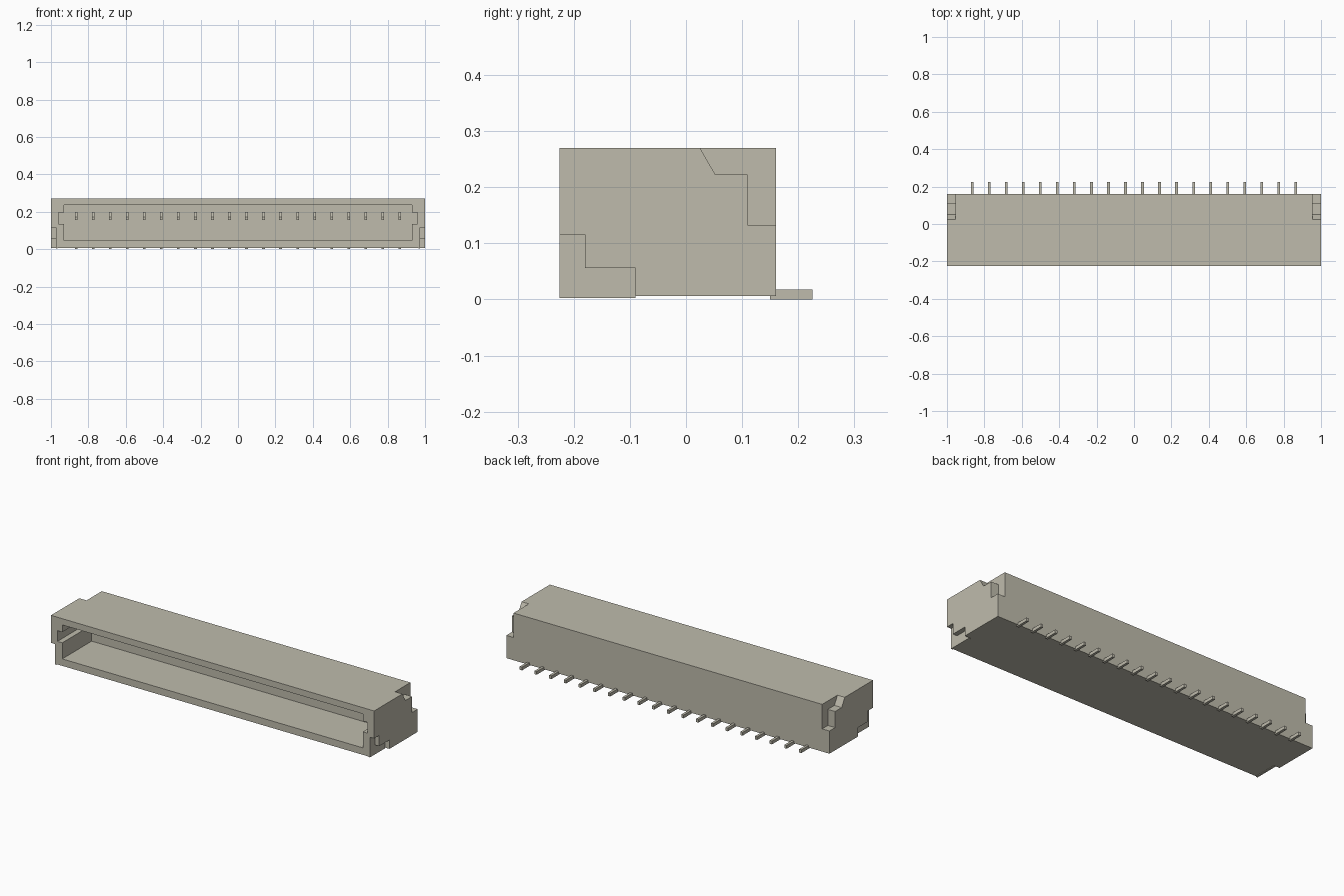
import bpy, bmesh
from mathutils import Vector

cube = bpy.data.objects.get("Cube")
if cube:
    bpy.data.objects.remove(cube, do_unlink=True)

mat = bpy.data.materials.new("warm grey plastic")
mat.use_nodes = True
COLOUR = (0.52, 0.50, 0.415, 1.0)
mat.diffuse_color = COLOUR
mat.node_tree.nodes["Principled BSDF"].inputs["Base Color"].default_value = COLOUR


def add_prism(bm, profile, lo, hi, axis):
    """Extrude a closed profile: (y, z) along x, or (x, z) along y."""
    def place(p, t):
        return (t, p[0], p[1]) if axis == "x" else (p[0], t, p[1])
    face = bm.faces.new([bm.verts.new(place(p, lo)) for p in profile])
    move = Vector((hi - lo, 0, 0)) if axis == "x" else Vector((0, hi - lo, 0))
    geom = bmesh.ops.extrude_face_region(bm, geom=[face], use_keep_orig=True)["geom"]
    bmesh.ops.translate(bm, vec=move, verts=[g for g in geom if isinstance(g, bmesh.types.BMVert)])


def make(name, prisms):
    """Create one object from a list of (profile, lo, hi, axis) prisms."""
    bm = bmesh.new()
    for prism in prisms:
        add_prism(bm, *prism)
    bmesh.ops.recalc_face_normals(bm, faces=bm.faces[:])
    mesh = bpy.data.meshes.new(name)
    bm.to_mesh(mesh)
    bm.free()
    mesh.materials.append(mat)
    obj = bpy.data.objects.new(name, mesh)
    bpy.context.collection.objects.link(obj)
    return obj


def cut(target, name, prisms):
    """Subtract prisms from the target and drop the cutter."""
    cutter = make(name, prisms)
    cutter.hide_render = True
    mod = target.modifiers.new(name, "BOOLEAN")
    mod.operation, mod.solver, mod.object = "DIFFERENCE", "EXACT", cutter
    bpy.context.view_layer.objects.active = target
    bpy.ops.object.modifier_apply(modifier=mod.name)
    bpy.data.objects.remove(cutter, do_unlink=True)


def both_ends(profile, inner, outer):
    return [(profile, inner, outer, "x"), (profile, -outer, -inner, "x")]


FRONT, BACK, BOTTOM, TOP = -0.225, 0.16, 0.006, 0.27
CAVITY_BACK = 0.035

# Housing block
housing = make("housing", [
    ([(FRONT, BOTTOM), (BACK, BOTTOM), (BACK, TOP), (FRONT, TOP)], -1, 1, "x")])

# Front socket with a key slot at each end
half = [(0.93, 0.045), (0.93, 0.135), (0.96, 0.135), (0.96, 0.195), (0.93, 0.195), (0.93, 0.235)]
socket = half + [(-x, z) for x, z in reversed(half)]
cut(housing, "socket_cutter", [(socket, FRONT - 0.1, CAVITY_BACK, "y")])

# Stepped notches at the rear upper corners
rear = [(0.025, TOP), (0.052, 0.223), (0.11, 0.223), (0.11, 0.133),
        (0.26, 0.133), (0.26, 0.37), (0.025, 0.37)]
cut(housing, "rear_notch_cutter", both_ends(rear, 0.955, 1.1))

# Stepped recesses at the front lower corners
lower = [(-0.325, -0.1), (-0.09, -0.1), (-0.09, 0.056), (-0.18, 0.056),
         (-0.18, 0.116), (-0.325, 0.116)]
cut(housing, "front_recess_cutter", both_ends(lower, 0.968, 1.1))

# Thin solder tabs lying in the front recesses
tab = [(FRONT, 0.003), (-0.09, 0.003), (-0.09, 0.056), (-0.18, 0.056),
       (-0.18, 0.116), (FRONT, 0.116)]
make("solder_tabs", both_ends(tab, 0.964, 0.974))

# Contacts: a bevelled blade in the socket and a flat foot behind
COUNT, PITCH, HALF_WIDTH = 20, 0.091, 0.007
blade = [(CAVITY_BACK + 0.01, 0.157), (-0.045, 0.157), (-0.045, 0.172),
         (-0.02, 0.198), (CAVITY_BACK + 0.01, 0.198)]
foot = [(0.15, 0.0), (0.225, 0.0), (0.225, 0.018), (0.15, 0.018)]
centres = [(i - (COUNT - 1) / 2) * PITCH for i in range(COUNT)]
for name, profile in (("contact_blades", blade), ("contact_feet", foot)):
    make(name, [(profile, x - HALF_WIDTH, x + HALF_WIDTH, "x") for x in centres])
